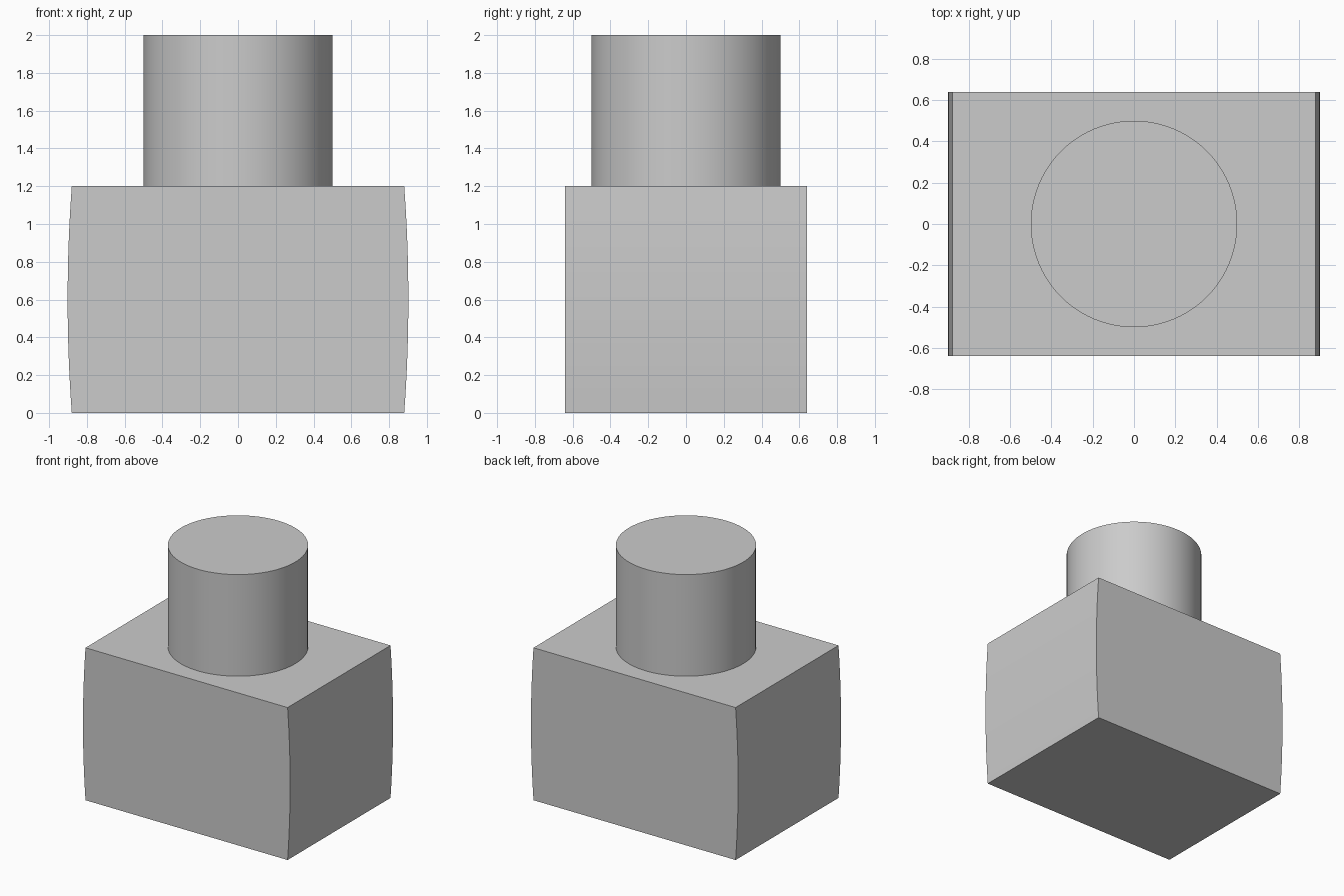
import bpy
import bmesh
import math

cube = bpy.data.objects.get("Cube")
if cube:
    bpy.data.objects.remove(cube, do_unlink=True)

GREY = (0.6, 0.6, 0.6, 1.0)
grey = bpy.data.materials.new("plain grey")
grey.use_nodes = True
grey.diffuse_color = GREY
grey.node_tree.nodes["Principled BSDF"].inputs["Base Color"].default_value = GREY


def finish(obj):
    """Give a part its colour and smooth its curved faces."""
    if not obj.data.materials:
        obj.data.materials.append(grey)
    bpy.ops.object.select_all(action="DESELECT")
    obj.select_set(True)
    bpy.context.view_layer.objects.active = obj
    bpy.ops.object.shade_smooth_by_angle(angle=math.radians(30))


# Body: a block whose left and right sides bow gently outward
HEIGHT, DEPTH = 1.2, 0.64
EDGE_X, BULGE, STEPS = 0.88, 0.022, 16

right_side = []
for i in range(STEPS + 1):
    t = i / STEPS
    right_side.append((EDGE_X + BULGE * 4 * t * (1 - t), HEIGHT * t))
profile = right_side + [(-x, z) for x, z in reversed(right_side)]

bm = bmesh.new()
front = bm.faces.new([bm.verts.new((x, -DEPTH, z)) for x, z in profile])
extruded = bmesh.ops.extrude_face_region(bm, geom=[front], use_keep_orig=True)
back_verts = [g for g in extruded["geom"] if isinstance(g, bmesh.types.BMVert)]
bmesh.ops.translate(bm, verts=back_verts, vec=(0, 2 * DEPTH, 0))
bmesh.ops.recalc_face_normals(bm, faces=bm.faces)
mesh = bpy.data.meshes.new("body")
bm.to_mesh(mesh)
bm.free()
body = bpy.data.objects.new("body", mesh)
bpy.context.collection.objects.link(body)
finish(body)

# Neck: a round column standing on the body
bpy.ops.mesh.primitive_cylinder_add(
    vertices=96, radius=0.5, depth=0.8, location=(0, 0, HEIGHT + 0.4))
neck = bpy.context.object
neck.name = "neck"
finish(neck)
